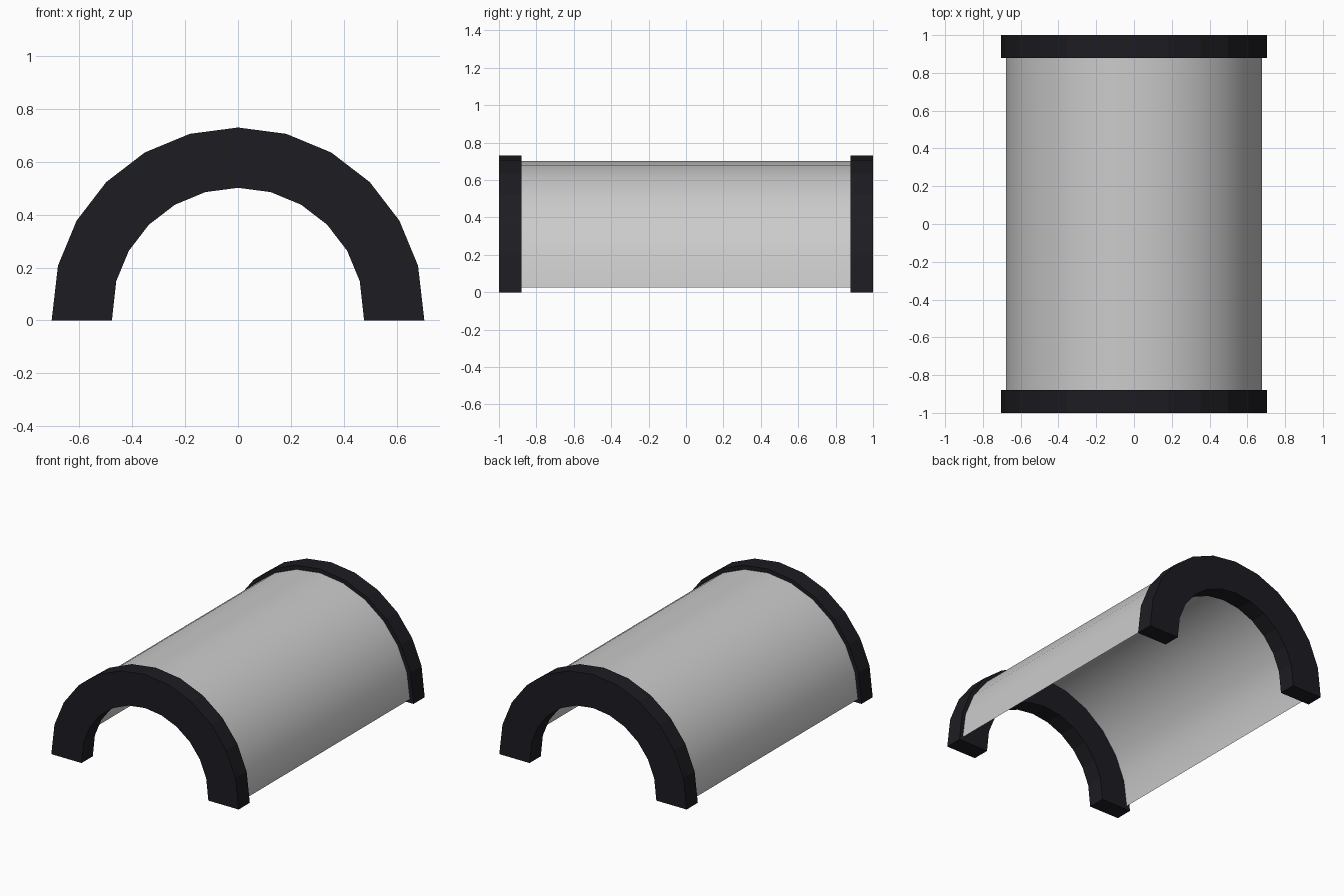
import bpy
import bmesh
from math import cos, sin, pi

if "Cube" in bpy.data.objects:
    bpy.data.objects.remove(bpy.data.objects["Cube"])

SEGMENTS = 12
CENTRE_Z = 0.025


def arc(radius, y):
    return [(radius * cos(pi * i / SEGMENTS), y, CENTRE_Z + radius * sin(pi * i / SEGMENTS))
            for i in range(SEGMENTS + 1)]


def grounded(points):
    # drop both arc ends to the floor
    return [(x, y, 0 if i in (0, SEGMENTS) else z) for i, (x, y, z) in enumerate(points)]


def loft(name, loops, closed=False):
    bm = bmesh.new()
    rows = [[bm.verts.new(p) for p in loop] for loop in loops]
    pairs = list(zip(rows, rows[1:] + rows[:1])) if closed else list(zip(rows, rows[1:]))
    for a, b in pairs:
        for i in range(SEGMENTS):
            bm.faces.new((a[i], a[i + 1], b[i + 1], b[i]))
    if closed:
        # feet of the arch
        for i in (0, SEGMENTS):
            bm.faces.new([row[i] for row in rows])
        bmesh.ops.recalc_face_normals(bm, faces=bm.faces[:])
    else:
        # open sheet: make the top face outward
        bm.normal_update()
        for f in bm.faces[:]:
            c = f.calc_center_median()
            if f.normal.x * c.x + f.normal.z * (c.z - CENTRE_Z) < 0:
                f.normal_flip()
    mesh = bpy.data.meshes.new(name)
    bm.to_mesh(mesh)
    bm.free()
    obj = bpy.data.objects.new(name, mesh)
    bpy.context.collection.objects.link(obj)
    return obj


dark = bpy.data.materials.new("dark_frame")
dark.diffuse_color = (0.012, 0.012, 0.016, 1)
dark.use_nodes = True
dark.node_tree.nodes["Principled BSDF"].inputs["Base Color"].default_value = dark.diffuse_color

# Dark end arches, flat shaded
for name, y0, y1 in (("front_arch", -1.0, -0.88), ("back_arch", 0.88, 1.0)):
    arch = loft(name, [grounded(arc(r, y)) for r, y in
                       ((0.705, y0), (0.705, y1), (0.477, y1), (0.477, y0))], closed=True)
    arch.data.materials.append(dark)

# Thin smooth curved sheet between the arches
sheet = loft("curved_canopy", [arc(0.678, -0.88), arc(0.678, 0.88)])
for face in sheet.data.polygons:
    face.use_smooth = True
